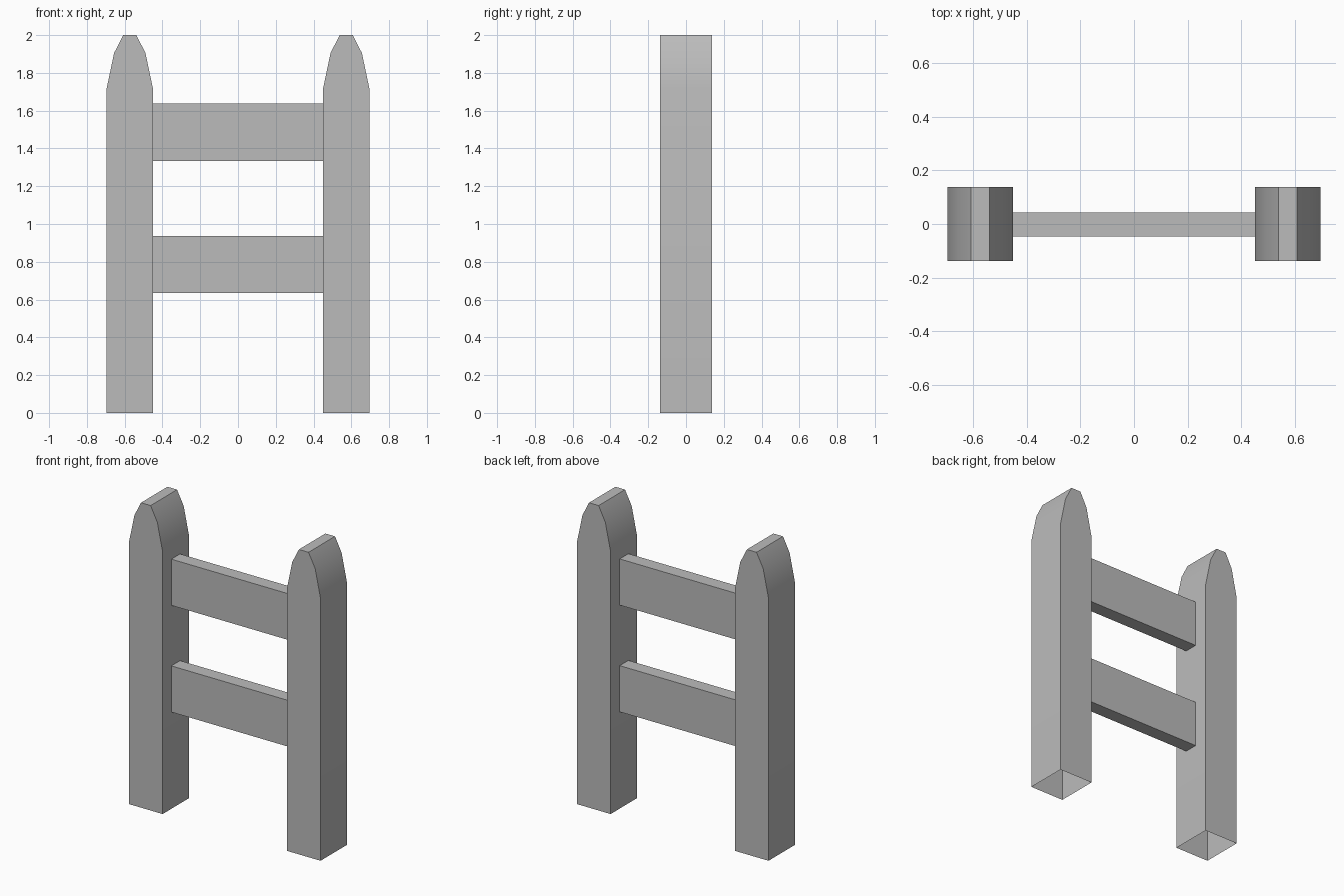
import bpy
import bmesh
from math import radians

cube = bpy.data.objects.get("Cube")
if cube:
    bpy.data.objects.remove(cube, do_unlink=True)

grey = bpy.data.materials.new("plain grey")
grey.use_nodes = True
colour = (0.5, 0.5, 0.5, 1)
grey.diffuse_color = colour
grey.node_tree.nodes["Principled BSDF"].inputs["Base Color"].default_value = colour

POST_X, POST_DEPTH = 0.573, 0.137
# Half width and height up one side of a post
POST_SIDE = [(0.122, 0), (0.122, 1.72), (0.083, 1.905), (0.035, 2)]


def add_object(name, bm):
    bmesh.ops.recalc_face_normals(bm, faces=bm.faces)
    mesh = bpy.data.meshes.new(name)
    bm.to_mesh(mesh)
    bm.free()
    mesh.materials.append(grey)
    obj = bpy.data.objects.new(name, mesh)
    bpy.context.collection.objects.link(obj)
    return obj


def post(name, x):
    outline = POST_SIDE + [(-w, z) for w, z in reversed(POST_SIDE)]
    bm = bmesh.new()
    front = bm.faces.new([bm.verts.new((x + w, -POST_DEPTH, z)) for w, z in outline])
    extruded = bmesh.ops.extrude_face_region(bm, geom=[front], use_keep_orig=True)
    moved = [v for v in extruded["geom"] if isinstance(v, bmesh.types.BMVert)]
    bmesh.ops.translate(bm, verts=moved, vec=(0, 2 * POST_DEPTH, 0))
    # The foot is open
    foot = [f for f in bm.faces if all(v.co.z < 0.01 for v in f.verts)]
    bmesh.ops.delete(bm, geom=foot, context="FACES_ONLY")
    obj = add_object(name, bm)
    # Smooth the rounded shoulders, keep the other edges sharp
    bpy.ops.object.select_all(action="DESELECT")
    obj.select_set(True)
    bpy.context.view_layer.objects.active = obj
    bpy.ops.object.shade_smooth_by_angle(angle=radians(30))


def rail(name, z):
    bm = bmesh.new()
    bmesh.ops.create_cube(bm, size=1)
    bmesh.ops.scale(bm, vec=(0.902, 0.09, 0.303), verts=bm.verts)
    bmesh.ops.translate(bm, vec=(0, -0.002, z), verts=bm.verts)
    # The ends butt against the posts and stay open
    ends = [f for f in bm.faces if abs(f.normal.x) > 0.9]
    bmesh.ops.delete(bm, geom=ends, context="FACES_ONLY")
    add_object(name, bm)


post("left_post", POST_X)
post("right_post", -POST_X)
rail("lower_rail", 0.786)
rail("upper_rail", 1.486)
